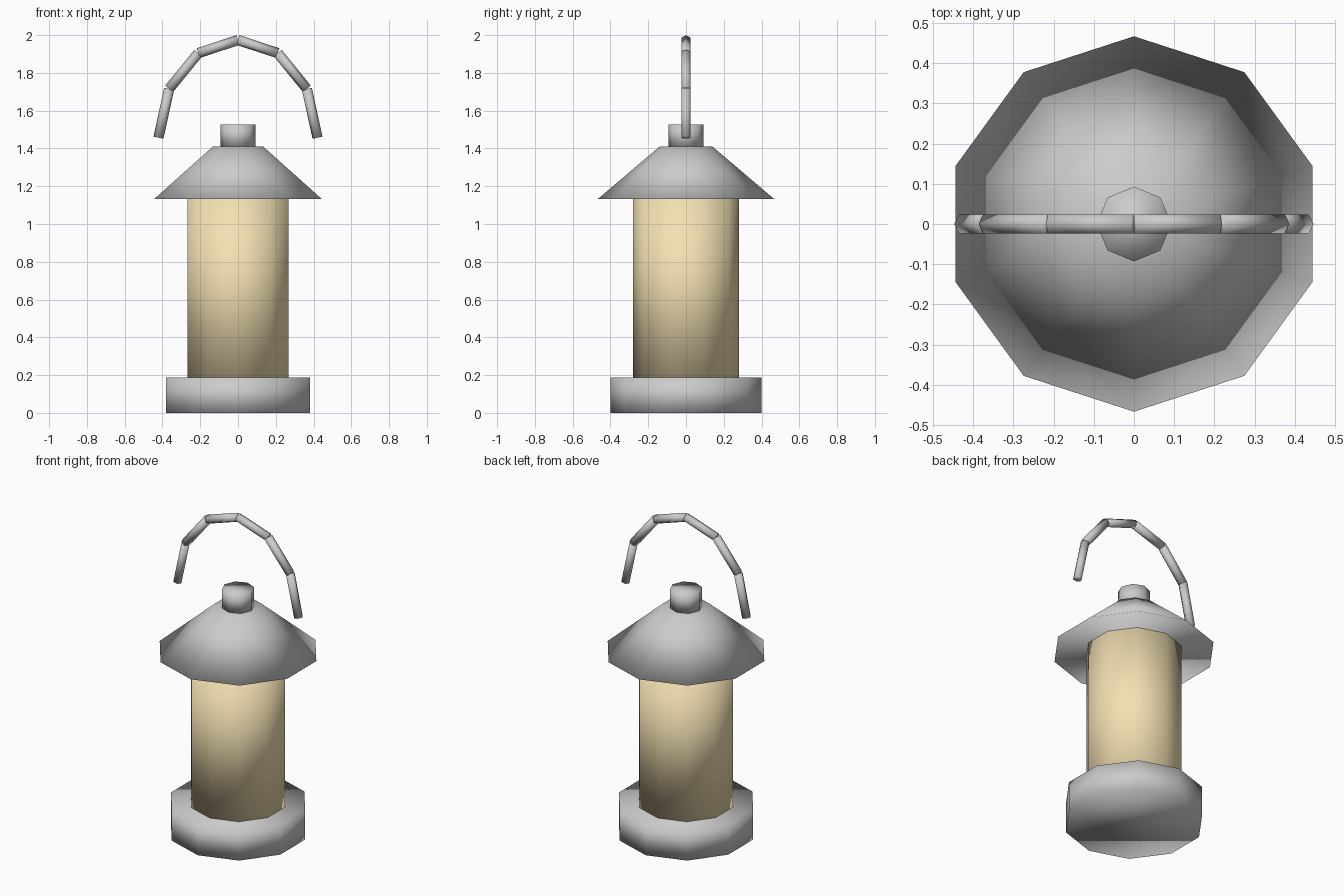
import bpy
from math import sin, cos, pi
from mathutils import Vector

if "Cube" in bpy.data.objects:
    bpy.data.objects.remove(bpy.data.objects["Cube"])


def finish(name):
    ob = bpy.context.object
    ob.name = name
    bpy.ops.object.shade_smooth()
    return ob


def tier(name, sides, r1, r2, z1, z2):
    """Upright prism or tapered ring between two heights."""
    bpy.ops.mesh.primitive_cone_add(vertices=sides, radius1=r1, radius2=r2,
                                    depth=z2 - z1, location=(0, 0, (z1 + z2) / 2))
    return finish(name)


def rod(name, a, b, r):
    """Six-sided rod from a to b, with a corner line in the xz plane."""
    d = b - a
    bpy.ops.mesh.primitive_cylinder_add(vertices=6, radius=r, depth=d.length,
                                        location=(a + b) / 2,
                                        rotation=d.to_track_quat('Z', 'Y').to_euler())
    return finish(name)


# Lantern body, bottom to top
tier("base", 10, 0.40, 0.40, 0.0, 0.188)
glass = tier("glass", 10, 0.28, 0.28, 0.188, 1.132)
tier("roof", 10, 0.467, 0.14, 1.132, 1.41)
tier("cap", 8, 0.093, 0.093, 1.41, 1.527)

# Warm glass colour
mat = bpy.data.materials.new("warm_glass")
mat.diffuse_color = (0.9, 0.75, 0.45, 1)
mat.use_nodes = True
mat.node_tree.nodes["Principled BSDF"].inputs["Base Color"].default_value = mat.diffuse_color
glass.data.materials.append(mat)

# Handle: six straight rods along a half ellipse
pts = [Vector((-0.421 * cos(i * pi / 6), 0, 1.457 + 0.517 * sin(i * pi / 6)))
       for i in range(7)]
for i, (a, b) in enumerate(zip(pts, pts[1:])):
    rod(f"handle_segment_{i + 1}", a, b, 0.027)
